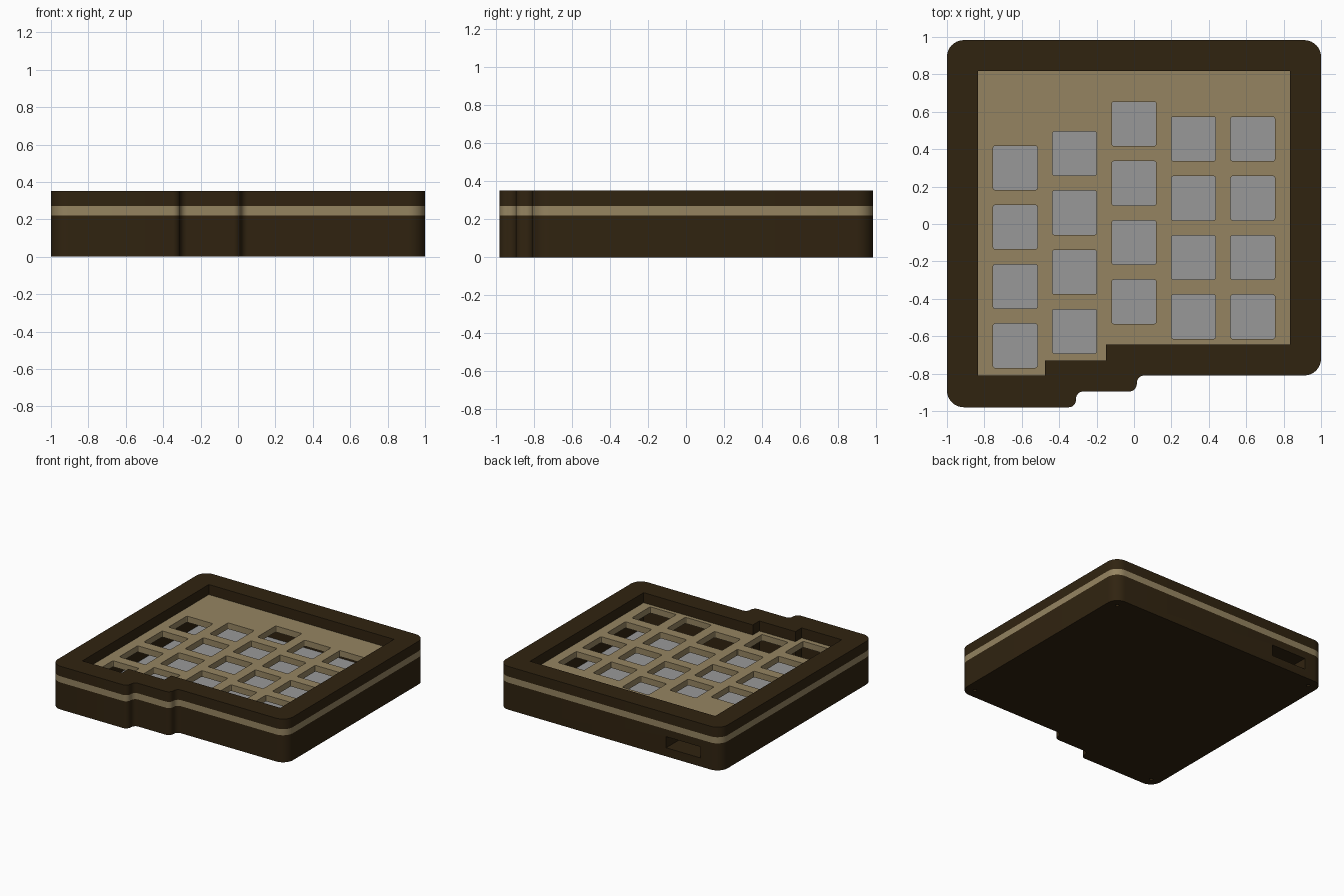
import bpy, bmesh, math
from mathutils import Vector

if "Cube" in bpy.data.objects:
    bpy.data.objects.remove(bpy.data.objects["Cube"])


def material(name, rgb):
    # sRGB 0-255 to linear
    lin = [((c / 255 + 0.055) / 1.055) ** 2.4 for c in rgb]
    m = bpy.data.materials.new(name)
    m.diffuse_color = (*lin, 1)
    m.use_nodes = True
    m.node_tree.nodes["Principled BSDF"].inputs["Base Color"].default_value = m.diffuse_color
    return m


dark = material("dark brown", (48, 35, 16))
tan = material("tan", (149, 132, 97))
grey = material("grey", (153, 153, 153))


def rounded(points, steps=8):
    """Round each (x, y, radius) corner of a closed outline."""
    out = []
    n = len(points)
    for i, (x, y, r) in enumerate(points):
        p = Vector((x, y))
        if r == 0:
            out.append(p)
            continue
        a = (Vector(points[i - 1][:2]) - p).normalized()
        b = (Vector(points[(i + 1) % n][:2]) - p).normalized()
        centre = p + (a + b) * r          # all corners are right angles
        for k in range(steps + 1):
            t = math.pi / 2 * k / steps
            out.append(centre - b * r * math.cos(t) - a * r * math.sin(t))
    return out


def rect(x0, x1, y0, y1, r=0):
    return rounded([(x0, y0, r), (x1, y0, r), (x1, y1, r), (x0, y1, r)], 3)


def prism(name, loops, z0, z1, mat):
    """Extrude an outline (first loop) with holes (other loops)."""
    curve = bpy.data.curves.new(name, 'CURVE')
    curve.dimensions = '2D'
    curve.fill_mode = 'BOTH'
    curve.extrude = (z1 - z0) / 2
    for loop in loops:
        s = curve.splines.new('POLY')
        s.points.add(len(loop) - 1)
        for pt, co in zip(s.points, loop):
            pt.co = (co.x, co.y, 0, 1)
        s.use_cyclic_u = True
    tmp = bpy.data.objects.new(name + "_curve", curve)
    bpy.context.collection.objects.link(tmp)
    dg = bpy.context.evaluated_depsgraph_get()
    mesh = bpy.data.meshes.new_from_object(tmp.evaluated_get(dg))
    bpy.data.objects.remove(tmp)
    bm = bmesh.new()
    bm.from_mesh(mesh)
    bmesh.ops.remove_doubles(bm, verts=bm.verts, dist=1e-5)
    bmesh.ops.translate(bm, verts=bm.verts, vec=(0, 0, (z0 + z1) / 2))
    bmesh.ops.recalc_face_normals(bm, faces=bm.faces)
    bm.to_mesh(mesh)
    bm.free()
    mesh.materials.clear()
    mesh.materials.append(mat)
    ob = bpy.data.objects.new(name, mesh)
    bpy.context.collection.objects.link(ob)
    return ob


def activate(ob):
    bpy.ops.object.select_all(action='DESELECT')
    ob.select_set(True)
    bpy.context.view_layer.objects.active = ob


def cut(ob, cutter):
    mod = ob.modifiers.new("cut", 'BOOLEAN')
    mod.operation = 'DIFFERENCE'
    mod.solver = 'EXACT'
    mod.object = cutter
    activate(ob)
    bpy.ops.object.modifier_apply(modifier=mod.name)
    bpy.data.objects.remove(cutter)


# Outlines: stepped front edge outside and inside
R, S = 0.09, 0.04
outer = rounded([(-1, -0.98, R), (-0.31, -0.98, S), (-0.31, -0.895, S),
                 (0.015, -0.895, S), (0.015, -0.81, S), (1, -0.81, R),
                 (1, 0.983, R), (-1, 0.983, R)])


def inner(d=0):
    return rounded([(-0.835 + d, -0.81 + d, 0), (-0.475 - d, -0.81 + d, 0),
                    (-0.475 - d, -0.73 + d, 0), (-0.15 - d, -0.73 + d, 0),
                    (-0.15 - d, -0.645 + d, 0), (0.833 - d, -0.645 + d, 0),
                    (0.833 - d, 0.817 - d, 0), (-0.835 + d, 0.817 - d, 0)])


# Lower case: solid tray with cavity, cable slot and screw holes
lower_case = prism("lower_case", [outer], 0, 0.22, dark)
cut(lower_case, prism("cavity_cutter", [inner()], 0.05, 0.3, dark))
cut(lower_case, prism("slot_cutter", [rect(-0.82, -0.51, 0.75, 1.1)], 0.07, 0.16, dark))
for x, y in [(-0.92, -0.9), (0.92, -0.73), (0.92, 0.903), (-0.92, 0.903)]:
    circle = [Vector((x + 0.014 * math.cos(a * math.pi / 8),
                      y + 0.014 * math.sin(a * math.pi / 8))) for a in range(16)]
    cut(lower_case, prism("screw_cutter", [circle], -0.1, 0.15, dark))

# Circuit board on the tray floor
board = prism("circuit_board", [inner(0.002)], 0.05, 0.07, grey)

# Switch plate with staggered columns of square holes
H, PITCH = 0.118, 0.317
holes = []
for cx, top in [(-0.635, 0.30), (-0.318, 0.377), (0, 0.535), (0.318, 0.455), (0.635, 0.455)]:
    for row in range(4):
        cy = top - row * PITCH
        holes.append(rect(cx - H, cx + H, cy - H, cy + H, 0.01))
switch_plate = prism("switch_plate", [outer] + holes, 0.22, 0.27, tan)

# Upper frame around the plate
upper_frame = prism("upper_frame", [outer, inner()], 0.27, 0.352, dark)

for ob in (lower_case, board, switch_plate, upper_frame):
    activate(ob)
    bpy.ops.object.shade_smooth_by_angle(angle=math.radians(30))
